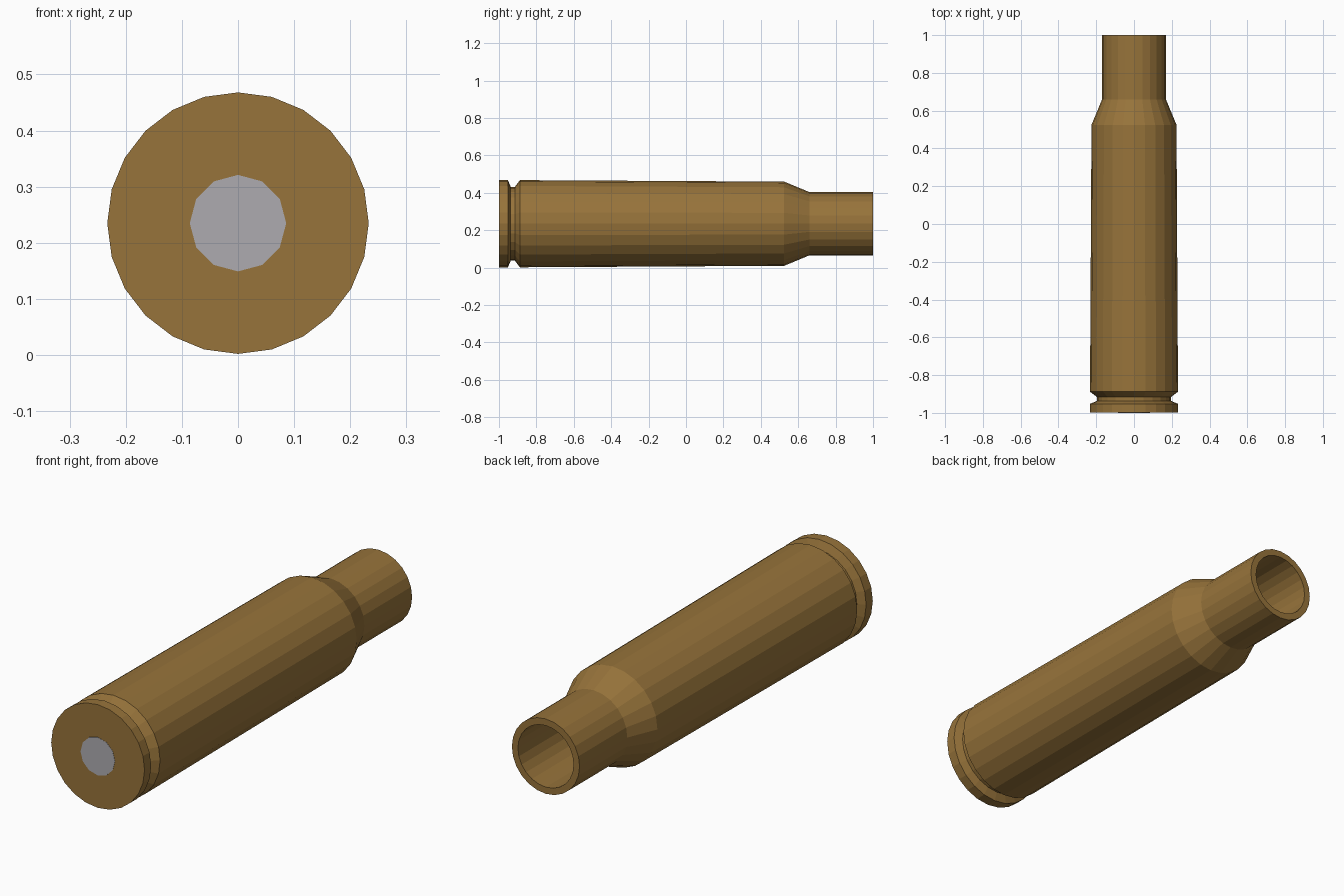
import bpy, bmesh, math

if "Cube" in bpy.data.objects:
    bpy.data.objects.remove(bpy.data.objects["Cube"])

CENTRE_Z = 0.235


def material(name, rgb):
    m = bpy.data.materials.new(name)
    m.diffuse_color = (*rgb, 1.0)
    m.use_nodes = True
    m.node_tree.nodes["Principled BSDF"].inputs["Base Color"].default_value = m.diffuse_color
    return m


def lathe(name, profile, sides, mat):
    """Revolve (radius, y) points around the y axis; radius 0 closes to a cap."""
    bm = bmesh.new()
    rings = []
    for r, y in profile:
        rings.append([bm.verts.new((r * math.cos(2 * math.pi * i / sides), y,
                                    CENTRE_Z + r * math.sin(2 * math.pi * i / sides)))
                      for i in range(sides)])
    for a, b in zip(rings, rings[1:]):
        for i in range(sides):
            j = (i + 1) % sides
            bm.faces.new((a[i], a[j], b[j], b[i]))
    # flat caps at both ends of the profile
    bm.faces.new(rings[0])
    bm.faces.new(rings[-1])
    bmesh.ops.recalc_face_normals(bm, faces=bm.faces)
    mesh = bpy.data.meshes.new(name)
    bm.to_mesh(mesh)
    bm.free()
    mesh.materials.append(mat)
    ob = bpy.data.objects.new(name, mesh)
    bpy.context.collection.objects.link(ob)
    return ob


brass = material("brass", (0.31, 0.173, 0.043))
steel = material("primer grey", (0.42, 0.41, 0.435))

# Hollow case: rim, groove, tapered body, shoulder, neck, then back down inside
lathe("case", [
    (0.233, -0.999), (0.233, -0.952),                   # rim
    (0.197, -0.937), (0.197, -0.915), (0.233, -0.888),  # extractor groove
    (0.225, 0.525), (0.169, 0.66), (0.169, 1.0),        # body, shoulder, neck
    (0.139, 1.0), (0.139, 0.65), (0.195, 0.515),        # inner wall
    (0.195, -0.85),                                     # inside floor
], 24, brass)

# Primer disc set in the base
lathe("primer", [(0.086, -1.0), (0.086, -0.96)], 12, steel)
